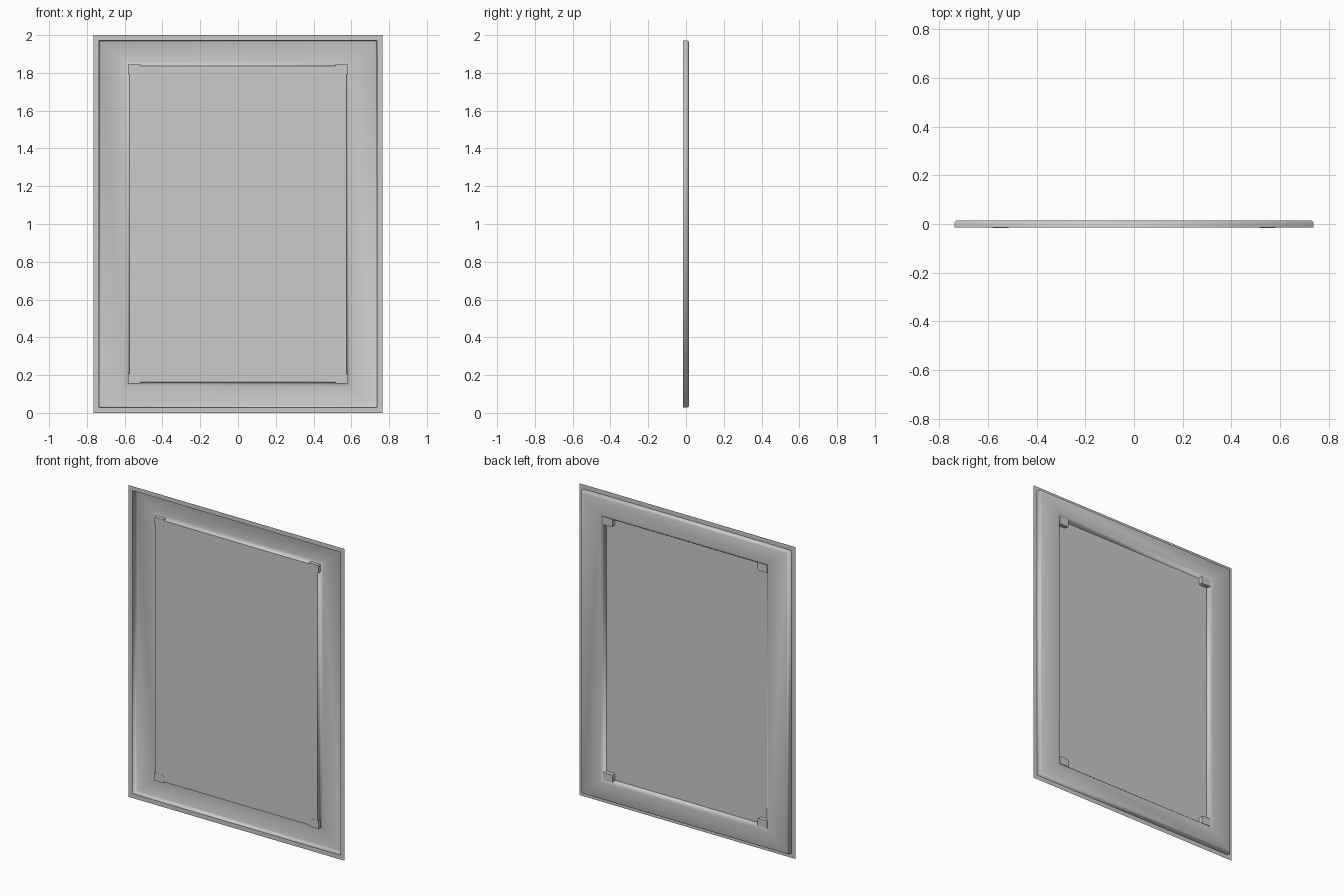
import bpy
import bmesh

cube = bpy.data.objects.get("Cube")
if cube:
    bpy.data.objects.remove(cube, do_unlink=True)

FRONT, BACK = -0.015, 0.015

grey = bpy.data.materials.new("plain_grey")
grey.use_nodes = True
colour = (0.6, 0.6, 0.6, 1)
grey.diffuse_color = colour
grey.node_tree.nodes["Principled BSDF"].inputs["Base Color"].default_value = colour


def add_object(name, bm, smooth=False):
    mesh = bpy.data.meshes.new(name)
    for face in bm.faces:
        face.smooth = smooth
    bm.to_mesh(mesh)
    bm.free()
    mesh.materials.append(grey)
    obj = bpy.data.objects.new(name, mesh)
    bpy.context.collection.objects.link(obj)
    return obj


def rectangle(bm, half_x, half_z, y):
    corners = [(-1, -1), (1, -1), (1, 1), (-1, 1)]
    return [bm.verts.new((sx * half_x, y, 1 + sz * half_z)) for sx, sz in corners]


def sheet(name, loops, smooth=False):
    """Thin sheet bridging nested rectangles from the outside inward."""
    bm = bmesh.new()
    rings = [rectangle(bm, *loop) for loop in loops]
    for outer, inner in zip(rings, rings[1:]):
        for i in range(4):
            j = (i + 1) % 4
            bm.faces.new((outer[i], outer[j], inner[j], inner[i]))
    return add_object(name, bm, smooth)


# Flat outer lip
sheet("outer_flange", [(0.765, 1.0, FRONT), (0.737, 0.972, FRONT)])

# Softly bent border pressed towards the back
sheet("pressed_border", [
    (0.737, 0.972, FRONT),
    (0.736, 0.971, 0.006),
    (0.733, 0.968, 0.012),
    (0.727, 0.962, BACK),
    (0.598, 0.861, BACK),
    (0.586, 0.849, 0.012),
    (0.578, 0.841, 0.003),
    (0.575, 0.8375, FRONT),
], smooth=True)

# Flat centre panel
bm = bmesh.new()
bm.faces.new(rectangle(bm, 0.575, 0.8375, FRONT))
add_object("centre_panel", bm)

# Small corner tabs, rounded on the inner corner
for side_x, x_name in ((-1, "right"), (1, "left")):
    for side_z, z_name in ((-1, "lower"), (1, "upper")):
        profile = [(0.582, 0.845), (0.515, 0.845), (0.515, 0.806),
                   (0.518, 0.798), (0.526, 0.795), (0.582, 0.795)]
        bm = bmesh.new()
        verts = [bm.verts.new((side_x * x, FRONT - 0.001, 1 + side_z * z))
                 for x, z in profile]
        face = bm.faces.new(verts)
        extruded = bmesh.ops.extrude_face_region(bm, geom=[face], use_keep_orig=True)
        moved = [v for v in extruded["geom"] if isinstance(v, bmesh.types.BMVert)]
        bmesh.ops.translate(bm, verts=moved, vec=(0, 0.027, 0))
        bmesh.ops.recalc_face_normals(bm, faces=bm.faces)
        add_object(f"{z_name}_{x_name}_corner_tab", bm)
